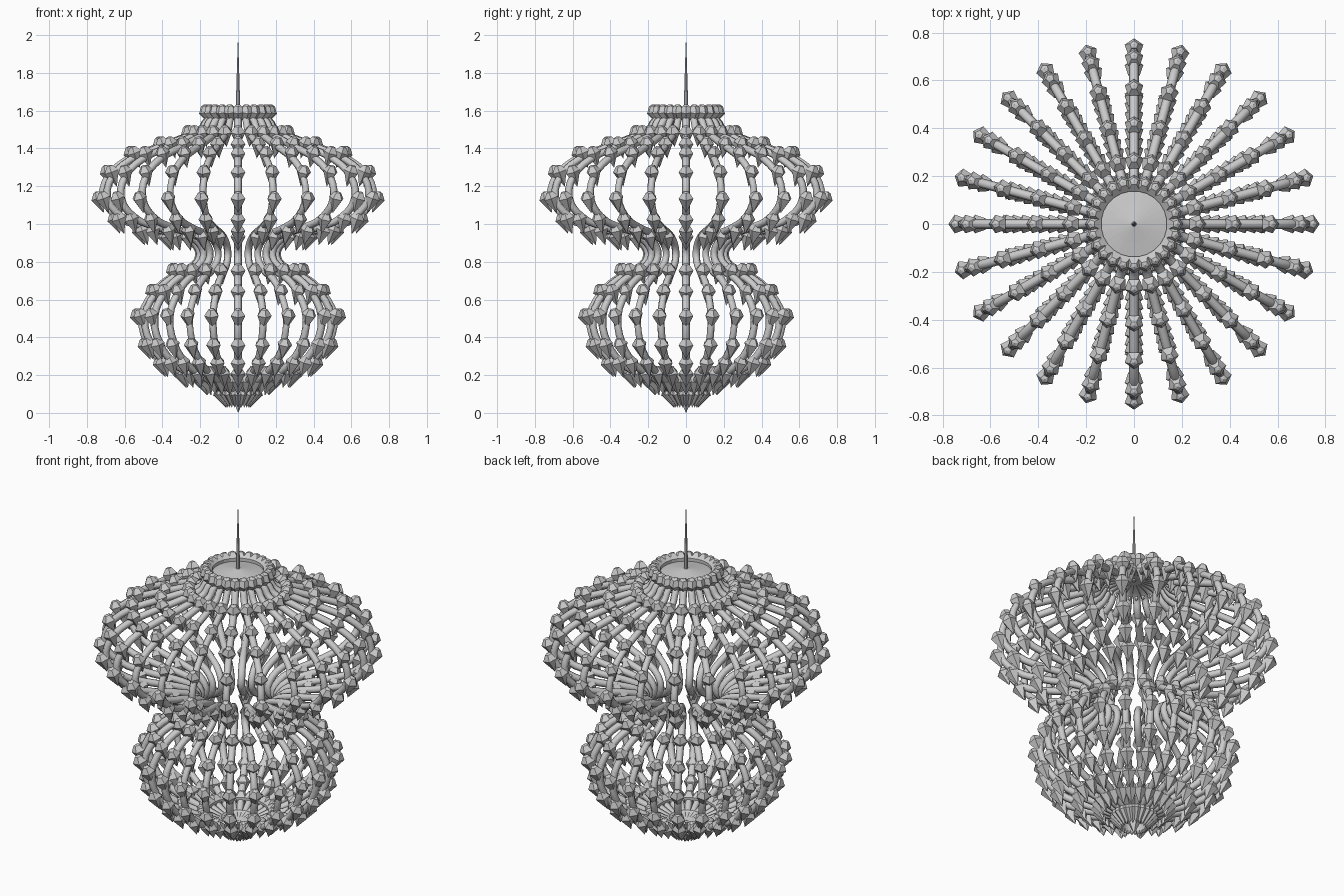
import bpy, bmesh, math
from mathutils import Matrix, Vector

if "Cube" in bpy.data.objects:
    bpy.data.objects.remove(bpy.data.objects["Cube"])

RIBS = 24
TILT = math.radians(20)

# Rib centreline (radius, height), from cap to bottom
RIB = [(0.01, 1.585), (0.10, 1.575), (0.165, 1.55), (0.20, 1.50), (0.30, 1.455),
       (0.45, 1.40), (0.59, 1.34), (0.69, 1.25), (0.715, 1.14), (0.64, 1.04),
       (0.49, 0.98), (0.34, 0.945), (0.24, 0.90), (0.21, 0.83), (0.26, 0.765),
       (0.37, 0.71), (0.45, 0.635), (0.51, 0.51), (0.48, 0.37), (0.40, 0.27),
       (0.29, 0.205), (0.18, 0.16), (0.09, 0.12), (0.015, 0.10)]

# Crystal centres along one rib (radius, height)
CRYSTALS = [(0.165, 1.59), (0.26, 1.48), (0.41, 1.42), (0.565, 1.37), (0.69, 1.27),
            (0.735, 1.13), (0.65, 1.02), (0.52, 0.96), (0.38, 0.93), (0.34, 0.75),
            (0.45, 0.64), (0.53, 0.51), (0.49, 0.355), (0.41, 0.26), (0.30, 0.205),
            (0.19, 0.165), (0.09, 0.10)]


def add_object(name, bm):
    bmesh.ops.recalc_face_normals(bm, faces=bm.faces)
    mesh = bpy.data.meshes.new(name)
    bm.to_mesh(mesh)
    bm.free()
    obj = bpy.data.objects.new(name, mesh)
    bpy.context.collection.objects.link(obj)
    return obj


def lathe(bm, profile, sides, matrix=Matrix()):
    """Stack rings (radius, z); radius 0 gives a point."""
    rings = []
    for r, z in profile:
        n = sides if r else 1
        rings.append([bm.verts.new(matrix @ Vector((r * math.cos(math.tau * i / sides),
                                                    r * math.sin(math.tau * i / sides), z)))
                      for i in range(n)])
    for a, b in zip(rings, rings[1:]):
        for i in range(sides):
            j = (i + 1) % sides
            quad = [a[i % len(a)], a[j % len(a)], b[j % len(b)], b[i % len(b)]]
            bm.faces.new(list(dict.fromkeys(quad)))


# Curved ribs
curve = bpy.data.curves.new("ribs", "CURVE")
curve.dimensions = "3D"
curve.resolution_u = 3
curve.bevel_depth = 0.02
curve.bevel_resolution = 1
curve.use_fill_caps = True
for k in range(RIBS):
    a = math.tau * k / RIBS
    spline = curve.splines.new("BEZIER")
    spline.bezier_points.add(len(RIB) - 1)
    for p, (r, z) in zip(spline.bezier_points, RIB):
        p.co = (r * math.cos(a), r * math.sin(a), z)
        p.handle_left_type = p.handle_right_type = "AUTO"
bpy.context.collection.objects.link(bpy.data.objects.new("ribs", curve))

# Faceted crystals, leaning outwards
GEM = [(0, 0.046), (0.018, 0.04), (0.041, 0.008), (0, -0.077)]
bm = bmesh.new()
for k in range(RIBS):
    turn = Matrix.Rotation(math.tau * k / RIBS, 4, "Z")
    for r, z in CRYSTALS:
        lathe(bm, GEM, 5, turn @ Matrix.Translation((r, 0, z)) @ Matrix.Rotation(TILT, 4, "Y"))
lathe(bm, GEM, 5, Matrix.Translation((0, 0, 0.077)))
add_object("crystals", bm)

# Shallow top cap
bm = bmesh.new()
lathe(bm, [(0, 1.615), (0.08, 1.60), (0.14, 1.59), (0.14, 1.57), (0, 1.57)], RIBS)
add_object("top_cap", bm)

# Needle spire
bm = bmesh.new()
lathe(bm, [(0, 1.56), (0.012, 1.56), (0.009, 1.72), (0.004, 1.88), (0, 2.0)], 8)
add_object("spire", bm)
